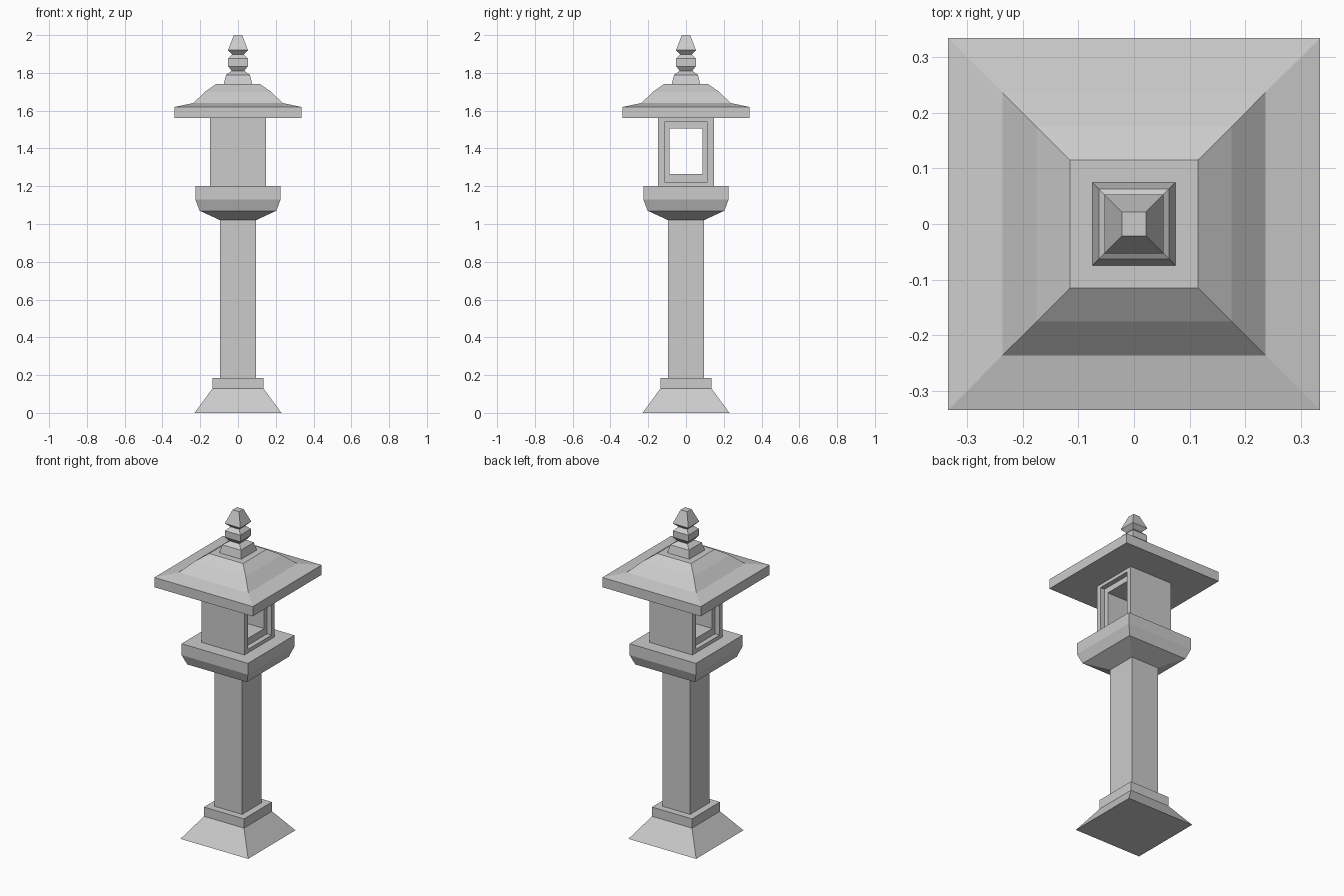
import bpy, bmesh

if "Cube" in bpy.data.objects:
    bpy.data.objects.remove(bpy.data.objects["Cube"])


def skin(name, rings, closed=False):
    """Join a list of four-cornered rings into one flat-sided solid."""
    bm = bmesh.new()
    loops = [[bm.verts.new(p) for p in ring] for ring in rings]
    pairs = list(zip(loops, loops[1:]))
    if closed:
        pairs.append((loops[-1], loops[0]))
    else:
        bm.faces.new(loops[0])
        bm.faces.new(loops[-1])
    for a, b in pairs:
        for i in range(4):
            j = (i + 1) % 4
            bm.faces.new((a[i], a[j], b[j], b[i]))
    bmesh.ops.recalc_face_normals(bm, faces=bm.faces)
    mesh = bpy.data.meshes.new(name)
    bm.to_mesh(mesh)
    bm.free()
    obj = bpy.data.objects.new(name, mesh)
    bpy.context.collection.objects.link(obj)
    return obj


def square_stack(name, profile):
    """Square tiers from (half width, height) pairs."""
    return skin(name, [[(-h, -h, z), (h, -h, z), (h, h, z), (-h, h, z)]
                       for h, z in profile])


def window_ring(x, h, z0, z1):
    return [(x, -h, z0), (x, h, z0), (x, h, z1), (x, -h, z1)]


# Foot, plinth and pillar
square_stack("foot", [(0.23, 0), (0.136, 0.128)])
square_stack("plinth", [(0.136, 0.128), (0.136, 0.185)])
square_stack("pillar", [(0.094, 0.185), (0.094, 1.02)])

# Flared platform under the light chamber
square_stack("platform", [(0.094, 1.02), (0.203, 1.07), (0.226, 1.13), (0.226, 1.20)])

# Light chamber: opening runs through along x, with a recessed frame at both ends
W = 0.147
half = [(W, W, 1.20, 1.56), (W, 0.115, 1.222, 1.54),
        (W - 0.03, 0.115, 1.222, 1.54), (W - 0.03, 0.088, 1.265, 1.505)]
steps = half + [(-x, h, a, b) for x, h, a, b in reversed(half)]
skin("light_chamber", [window_ring(*s) for s in steps], closed=True)

# Roof with broad eaves and curved slope
square_stack("roof", [(0.335, 1.56), (0.335, 1.62), (0.237, 1.64),
                      (0.175, 1.70), (0.115, 1.742)])

# Finial: stepped base, collar and bud
square_stack("finial_base", [(0.075, 1.742), (0.063, 1.79), (0.033, 1.81)])
square_stack("finial_collar", [(0.033, 1.81), (0.052, 1.835), (0.052, 1.875), (0.03, 1.897)])
square_stack("finial_bud", [(0.03, 1.897), (0.053, 1.92), (0.022, 2.0)])
